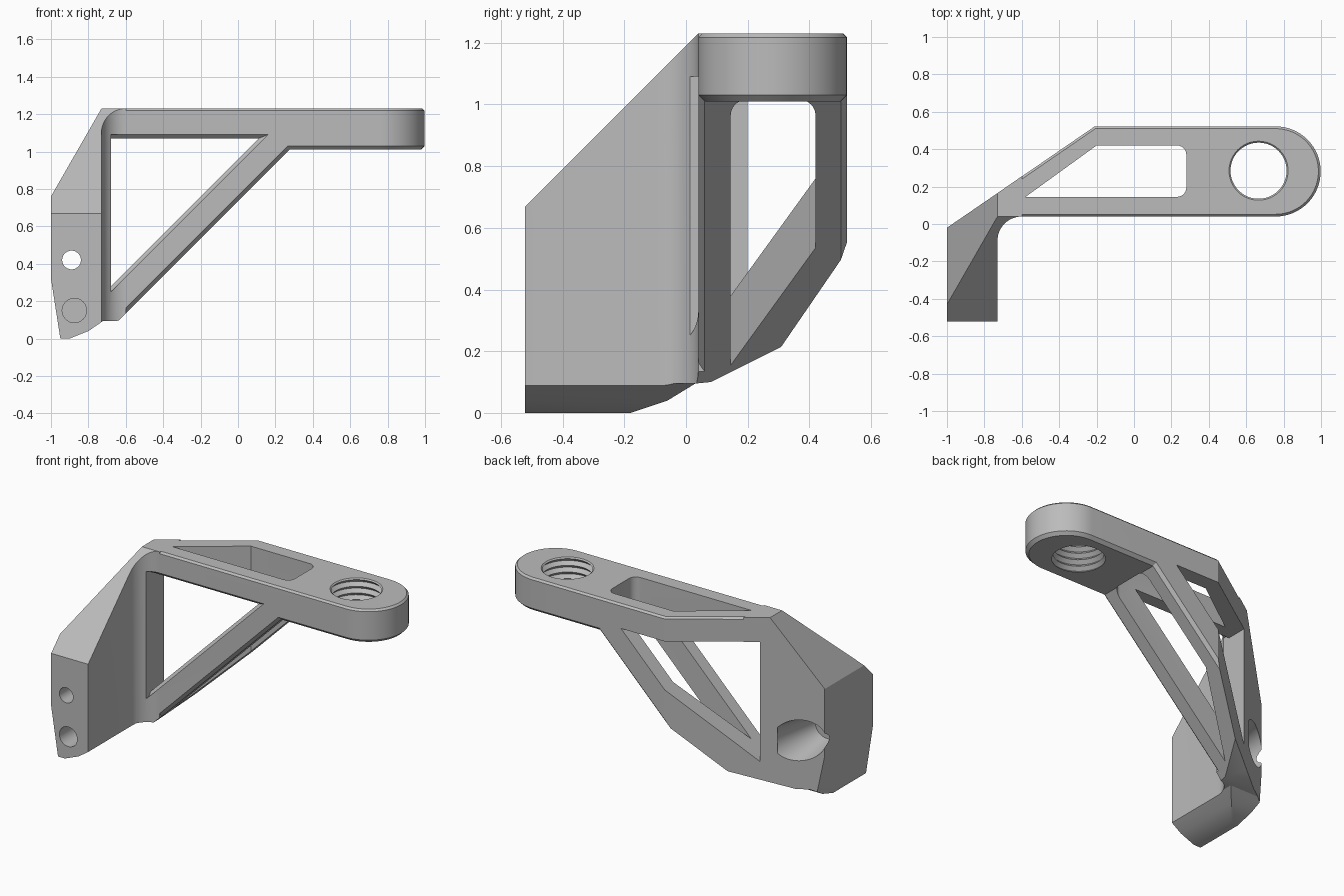
import bpy, bmesh, math

cube = bpy.data.objects.get("Cube")
if cube:
    bpy.data.objects.remove(cube, do_unlink=True)

GREY = (0.5, 0.5, 0.5, 1.0)
mat = bpy.data.materials.new("matte grey")
mat.use_nodes = True
mat.diffuse_color = GREY
mat.node_tree.nodes["Principled BSDF"].inputs["Base Color"].default_value = GREY


def arc(cx, cy, r, start, end, n):
    """Points along an arc, angles in degrees."""
    angles = [math.radians(start + (end - start) * i / n) for i in range(n + 1)]
    return [(cx + r * math.cos(a), cy + r * math.sin(a)) for a in angles]


def circle(cx, cy, r, n=48):
    return arc(cx, cy, r, 0, 360, n)[:-1]


def inset(poly, d):
    """Shrink a counter-clockwise outline by d with mitred corners."""
    out = []
    for i, (x, y) in enumerate(poly):
        px, py = poly[i - 1]
        qx, qy = poly[(i + 1) % len(poly)]
        l1, l2 = math.hypot(x - px, y - py), math.hypot(qx - x, qy - y)
        n1 = (-(y - py) / l1, (x - px) / l1)
        n2 = (-(qy - y) / l2, (qx - x) / l2)
        k = d / (1 + n1[0] * n2[0] + n1[1] * n2[1])
        out.append((x + (n1[0] + n2[0]) * k, y + (n1[1] + n2[1]) * k))
    return out


def loft(name, axis, levels):
    """Closed solid through matching outlines placed along an axis."""
    place = {"x": lambda a, b, t: (t, a, b),
             "y": lambda a, b, t: (a, t, b),
             "z": lambda a, b, t: (a, b, t)}[axis]
    bm = bmesh.new()
    rings = [[bm.verts.new(place(a, b, t)) for a, b in poly] for t, poly in levels]
    for low, high in zip(rings, rings[1:]):
        for i in range(len(low)):
            j = (i + 1) % len(low)
            bm.faces.new((low[i], low[j], high[j], high[i]))
    bm.faces.new(rings[0][::-1])
    bm.faces.new(rings[-1])
    bmesh.ops.recalc_face_normals(bm, faces=bm.faces)
    mesh = bpy.data.meshes.new(name)
    bm.to_mesh(mesh)
    bm.free()
    mesh.materials.append(mat)
    obj = bpy.data.objects.new(name, mesh)
    bpy.context.collection.objects.link(obj)
    return obj


def combine(target, tool, operation):
    mod = target.modifiers.new("combine", "BOOLEAN")
    mod.operation = operation
    mod.solver = "EXACT"
    mod.object = tool
    bpy.context.view_layer.objects.active = target
    bpy.ops.object.modifier_apply(modifier=mod.name)
    bpy.data.objects.remove(tool, do_unlink=True)


CH = 0.02           # chamfer size
FRONT, BACK = 0.04, 0.522
TOP = 1.23

# Plan outline of the arm with its rounded tip
arm_plan = ([(-0.73, FRONT)] + arc(0.757, 0.281, 0.241, -90, 90, 32)
            + [(-0.21, BACK), (-0.73, 0.165)])

# Flat arm plate, chamfered above and below
bracket = loft("bracket", "z", [(1.01, inset(arm_plan, CH)), (1.01 + CH, arm_plan),
                                (TOP - 0.012, arm_plan), (TOP, inset(arm_plan, 0.012))])

# Diagonal brace under the arm, trimmed to the plan
brace_side = [(-0.73, 0.095), (-0.64, 0.095), (0.455, 1.19), (-0.73, 1.19)]
brace = loft("brace", "y", [(FRONT, inset(brace_side, CH)), (FRONT + CH, brace_side),
                            (BACK - CH, brace_side), (BACK, inset(brace_side, CH))])
combine(brace, loft("brace_trim", "z", [(-0.1, arm_plan), (1.4, arm_plan)]), "INTERSECT")

# Mounting block with a rounded inner corner
block_plan = ([(-1, -0.02), (-1, -0.522), (-0.73, -0.522)]
              + arc(-0.6, -0.09, 0.13, 180, 90, 12) + [(-0.6, 0.255), (-0.73, 0.165)])
block = loft("block", "z", [(-0.1, block_plan), (1.4, block_plan)])
block_front = [(-0.95, 0), (-0.9, 0), (-0.8, 0.04), (-0.72, 0.095), (-0.64, 0.095),
               (-0.55, 0.185), (-0.55, TOP), (-0.73, TOP), (-1, 0.76), (-1, 0.32)]
combine(block, loft("block_trim", "y", [(-0.8, block_front), (0.8, block_front)]), "INTERSECT")

combine(bracket, brace, "UNION")
combine(bracket, block, "UNION")

# Side silhouette: sloped front shoulder and rising underside
side = [(-0.6, 0), (-0.18, 0), (-0.06, 0.04), (0.03, 0.095), (0.08, 0.1),
        (0.7, 0.41), (0.7, 1.3), (0.11, 1.3), (-0.6, 0.59)]
combine(bracket, loft("side_trim", "x", [(-1.2, side), (1.2, side)]), "INTERSECT")

# Triangular window through the brace, with a chamfered front rim
wide = [(-0.68, 0.25), (0.16, 1.09), (-0.68, 1.09)]
narrow = [(-0.68, 0.28), (0.11, 1.07), (-0.68, 1.07)]
combine(bracket, loft("side_window", "y", [(-0.3, wide), (FRONT, wide),
                                           (FRONT + CH, narrow), (0.7, narrow)]), "DIFFERENCE")

# Window down through the arm
slot = ([(-0.58, 0.145)] + arc(0.23, 0.195, 0.05, -90, 0, 6)
        + arc(0.23, 0.37, 0.05, 0, 90, 6) + [(-0.2, 0.42)])
combine(bracket, loft("top_window", "z", [(-0.2, slot), (1.5, slot)]), "DIFFERENCE")

# Threaded socket near the tip
pitch = 0.022
thread = [(0.98 + i * pitch, circle(0.666, 0.285, 0.15 if i % 2 else 0.172))
          for i in range(14)]
combine(bracket, loft("socket", "z", thread), "DIFFERENCE")

# Screw hole with a flared recess behind
screw = [(t, circle(-0.89, 0.42, r)) for t, r in
         ((-0.7, 0.05), (-0.2, 0.05), (-0.2, 0.085), (0.14, 0.15))]
combine(bracket, loft("screw_hole", "y", screw), "DIFFERENCE")

# Blind pin hole
pin = circle(-0.875, 0.15, 0.065)
combine(bracket, loft("pin_hole", "y", [(-0.7, pin), (-0.36, pin)]), "DIFFERENCE")

# Smooth curves, crisp edges
bpy.ops.object.select_all(action="DESELECT")
bracket.select_set(True)
bpy.context.view_layer.objects.active = bracket
bpy.ops.object.shade_smooth_by_angle(angle=math.radians(25))
